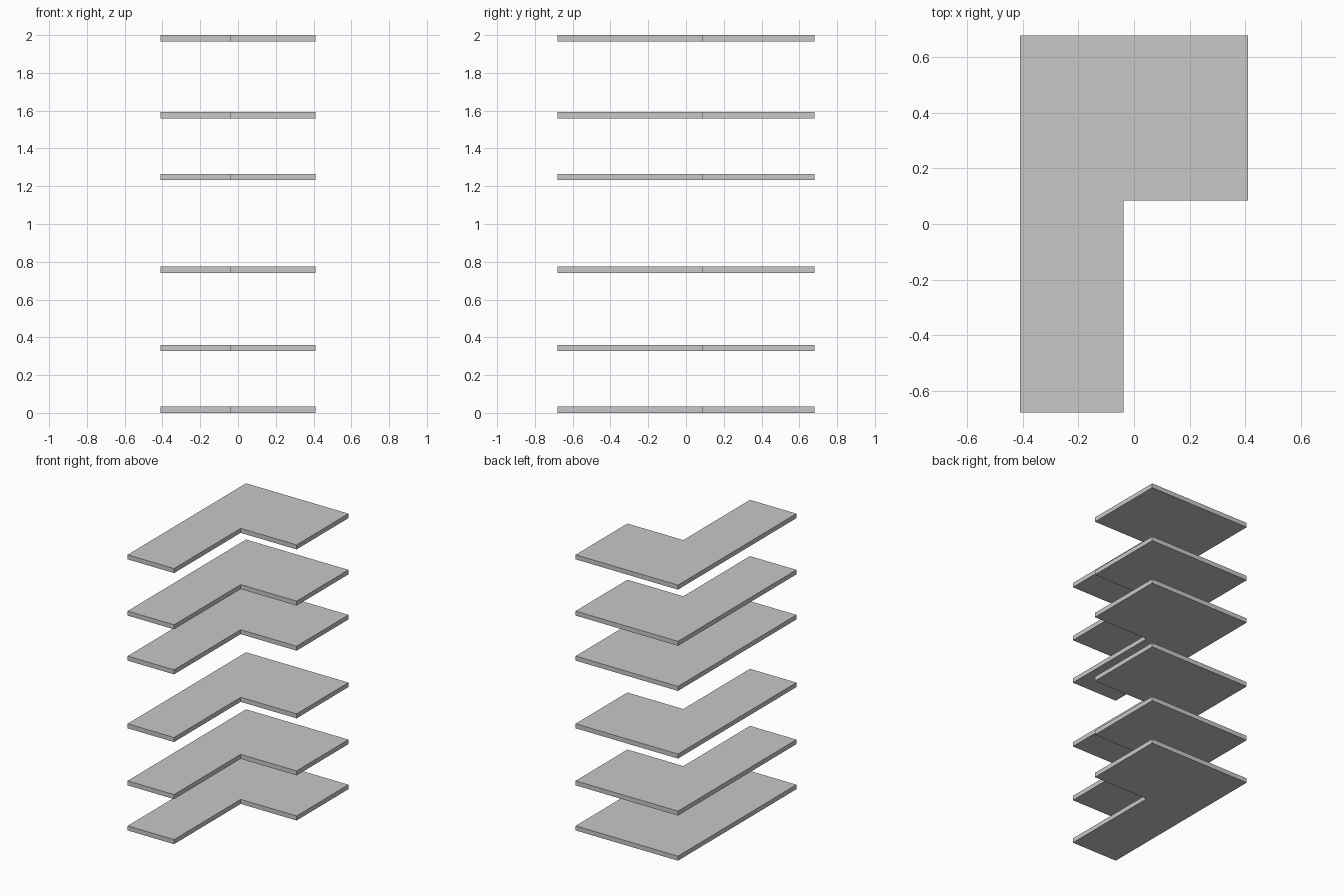
import bpy
import bmesh

cube = bpy.data.objects.get("Cube")
if cube:
    bpy.data.objects.remove(cube, do_unlink=True)

# Single light grey finish
grey = bpy.data.materials.new("light_grey")
grey.use_nodes = True
color = (0.58, 0.58, 0.58, 1)
grey.diffuse_color = color
bsdf = next(n for n in grey.node_tree.nodes if n.type == "BSDF_PRINCIPLED")
bsdf.inputs["Base Color"].default_value = color

# L-shaped floor outline: half width, half depth and inner corner
W, D = 0.411, 0.679
CX, CY = -0.038, 0.085
OUTLINE = [(-W, -D), (CX, -D), (CX, CY), (W, CY), (W, D), (-W, D)]
THICKNESS = 0.033


def make_slab_mesh():
    """Extrude the outline into a closed slab."""
    bm = bmesh.new()
    base = bm.faces.new([bm.verts.new((x, y, 0)) for x, y in OUTLINE])
    result = bmesh.ops.extrude_face_region(bm, geom=[base], use_keep_orig=True)
    top = [v for v in result["geom"] if isinstance(v, bmesh.types.BMVert)]
    bmesh.ops.translate(bm, verts=top, vec=(0, 0, THICKNESS))
    bmesh.ops.recalc_face_normals(bm, faces=bm.faces)
    mesh = bpy.data.meshes.new("floor_slab")
    bm.to_mesh(mesh)
    bm.free()
    mesh.materials.append(grey)
    return mesh


# Six floating floor slabs sharing one mesh
slab = make_slab_mesh()
for i, z in enumerate((0, 0.327, 0.741, 1.232, 1.559, 1.967)):
    floor = bpy.data.objects.new(f"floor_slab_{i + 1}", slab)
    floor.location.z = z
    bpy.context.collection.objects.link(floor)
